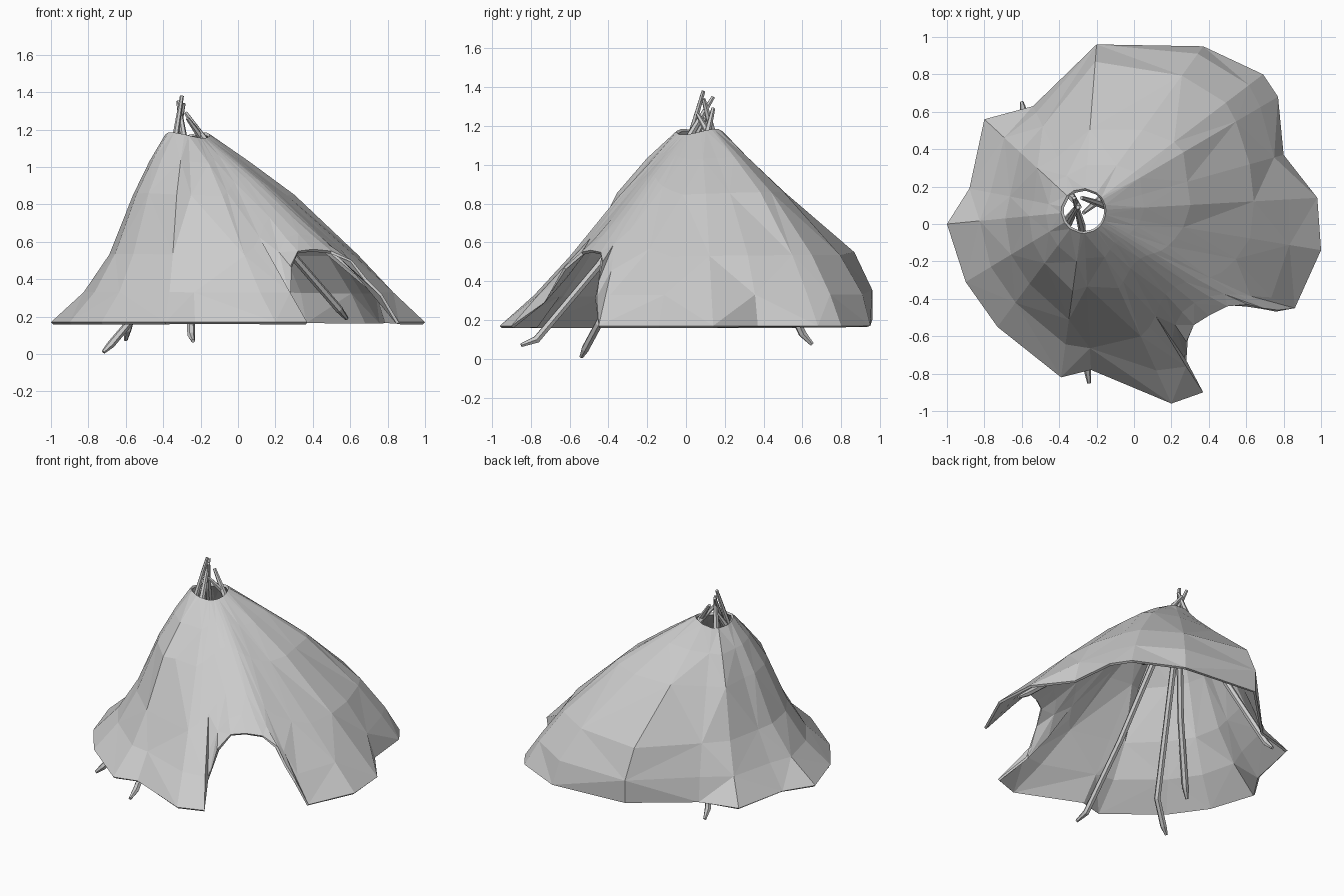
import bpy, bmesh, math
from mathutils import Vector

if "Cube" in bpy.data.objects:
    bpy.data.objects.remove(bpy.data.objects["Cube"])

# hem of the cover: x, y, z, then how far the cloth still spreads at 36% and 68% of its height
HEM = [
    (1.0, -.14, .17, .67, .36), (.98, .14, .17, .70, .40), (.80, .37, .17, .81, .46),
    (.77, .68, .17, .76, .46), (.69, .80, .17, .77, .45), (.37, .95, .17, .80, .43),
    (-.20, .96, .20, .88, .41), (-.54, .63, .17, .76, .40), (-.80, .56, .17, .57, .36),
    (-.88, .19, .17, .56, .30), (-1.0, 0, .17, .49, .28), (-.90, -.31, .17, .54, .32),
    (-.73, -.55, .17, .56, .35), (-.39, -.82, .17, .60, .40), (-.23, -.78, .17, .67, .39),
    (.20, -.96, .17, .61, .33), (.37, -.90, .17, .65, .34),
    # arched doorway
    (.28, -.73, .29, .65, .34), (.28, -.63, .47, .64, .33), (.32, -.54, .55, .65, .34),
    (.40, -.49, .56, .67, .35), (.50, -.44, .55, .67, .36), (.61, -.43, .50, .66, .36),
    (.69, -.45, .40, .66, .36), (.77, -.46, .32, .66, .36), (.86, -.45, .17, .70, .37),
]
LEVELS = (0, .16, .36, .68, .86, 1)
HOLE = Vector((-.27, .07, 1.17))


def spread(t, f1, f2):
    """Smooth curve through (0,1), (.36,f1), (.68,f2), (1,0), straighter near the top."""
    pts = ((0, 1), (.36, f1), (.68, f2), (1, 0))
    total = 0
    for i, (a, v) in enumerate(pts):
        for j, (b, _) in enumerate(pts):
            if i != j:
                v *= (t - b) / (a - b)
        total += v
    if t > .68:
        total = .5 * total + .5 * f2 * (1 - t) / .32
    return min(total, 1)


# cloth cover lofted from the hem to the smoke hole
bm = bmesh.new()
columns = []
for x, y, z, f1, f2 in HEM:
    a = math.atan2(y - HOLE.y, x - HOLE.x)
    top = HOLE + Vector((.12 * math.cos(a), .12 * math.sin(a), .015 * math.sin(2 * a)))
    col = []
    for t in LEVELS:
        f = spread(t, f1, f2)
        col.append(bm.verts.new((top.x + (x - top.x) * f, top.y + (y - top.y) * f,
                                 z + (top.z - z) * t)))
    columns.append(col)

# even out the cloth sideways above the doorway
n = len(columns)
for k in range(1, len(LEVELS) - 1):
    first, last = (18, n - 3) if k == 1 else (16, n)
    for step in range(2 * k):
        new = {i: (columns[i - 1][k].co + 2 * columns[i][k].co + columns[(i + 1) % n][k].co) / 4
               for i in range(first, last)}
        for i, co in new.items():
            columns[i][k].co = co

for i, c in enumerate(columns):
    d = columns[(i + 1) % n]
    for k in range(len(LEVELS) - 1):
        quad = (c[k], d[k], d[k + 1], c[k + 1])
        for tri in ((0, 1, 2), (0, 2, 3)) if (i + k) % 2 else ((0, 1, 3), (1, 2, 3)):
            bm.faces.new([quad[m] for m in tri])
mesh = bpy.data.meshes.new("tent_cover")
bm.to_mesh(mesh)
bm.free()
cover = bpy.data.objects.new("tent_cover", mesh)
bpy.context.collection.objects.link(cover)
solid = cover.modifiers.new("cloth_thickness", 'SOLIDIFY')
solid.thickness = .016
solid.offset = -1


def pole(name, points, radius=.021):
    """Slightly crooked stick, thinner at both ends."""
    curve = bpy.data.curves.new(name, 'CURVE')
    curve.dimensions = '3D'
    curve.bevel_depth = radius
    curve.bevel_resolution = 1
    curve.use_fill_caps = True
    s = curve.splines.new('POLY')
    s.points.add(len(points) - 1)
    for i, (p, co) in enumerate(zip(s.points, points)):
        p.co = (*co, 1)
        p.radius = .5 if i in (0, len(points) - 1) else 1
    ob = bpy.data.objects.new(name, curve)
    bpy.context.collection.objects.link(ob)
    bpy.ops.object.select_all(action='DESELECT')
    ob.select_set(True)
    bpy.context.view_layer.objects.active = ob
    bpy.ops.object.convert(target='MESH')
    for poly in ob.data.polygons:
        poly.use_smooth = False


# supporting poles crossing at the smoke hole
pole("front_pole", [(-.24, -.85, .07), (-.25, -.77, .10), (-.26, -.45, .48), (-.28, -.01, 1.1), (-.32, .14, 1.35)])
pole("front_left_pole", [(-.72, -.54, .01), (-.68, -.52, .05), (-.57, -.45, .18), (-.36, -.02, 1.0), (-.30, .09, 1.38)])
pole("left_pole", [(-.74, -.36, .20), (-.70, -.33, .26), (-.52, -.16, .62), (-.35, .03, 1.1), (-.30, .10, 1.24)])
pole("back_left_pole", [(-.60, .65, .075), (-.59, .60, .13), (-.46, .38, .6), (-.33, .14, 1.15), (-.29, .09, 1.34)])
pole("back_right_pole", [(.58, .80, .19), (.54, .74, .24), (.16, .42, .68), (-.17, .14, 1.12), (-.27, .06, 1.26)])
pole("right_pole", [(.93, -.03, .18), (.86, -.02, .23), (.34, .04, .67), (-.16, .10, 1.12), (-.28, .14, 1.29)])
